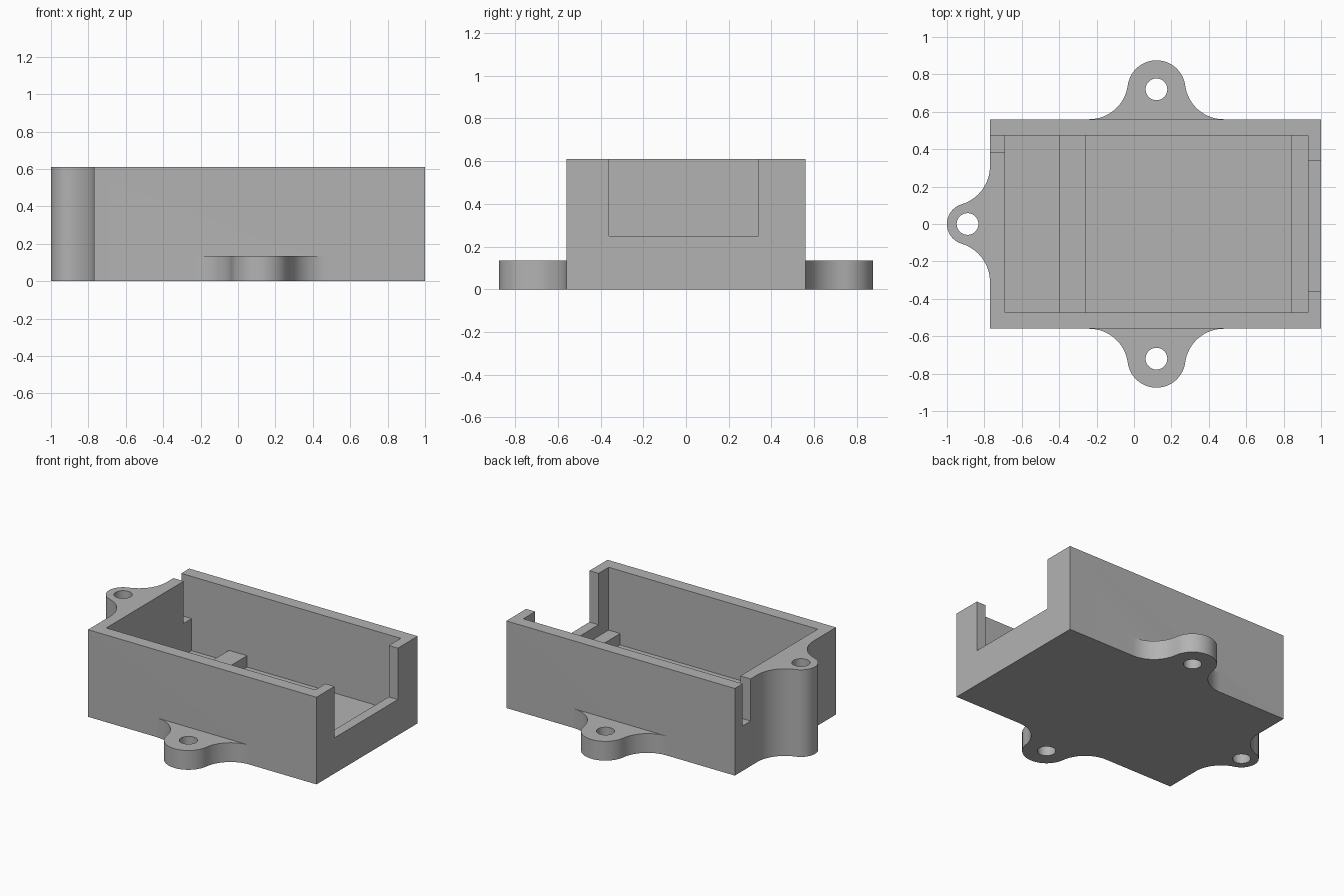
import bpy, bmesh, math
from mathutils import Matrix

cube = bpy.data.objects.get("Cube")
if cube:
    bpy.data.objects.remove(cube, do_unlink=True)

grey = bpy.data.materials.new("plain grey")
grey.use_nodes = True
colour = (0.45, 0.45, 0.45, 1)
grey.diffuse_color = colour
grey.node_tree.nodes["Principled BSDF"].inputs["Base Color"].default_value = colour

HEIGHT = 0.61
WALL_Y = 0.56
LEFT, RIGHT = -0.77, 1.0


def finish(name, bm):
    bmesh.ops.recalc_face_normals(bm, faces=bm.faces)
    mesh = bpy.data.meshes.new(name)
    bm.to_mesh(mesh)
    bm.free()
    mesh.materials.append(grey)
    obj = bpy.data.objects.new(name, mesh)
    bpy.context.collection.objects.link(obj)
    return obj


def box(name, x, y, z):
    bm = bmesh.new()
    bmesh.ops.create_cube(bm, size=1)
    for v in bm.verts:
        v.co = [lo + (c + 0.5) * (hi - lo) for c, (lo, hi) in zip(v.co, (x, y, z))]
    return finish(name, bm)


def hole(name, x, y):
    bm = bmesh.new()
    bmesh.ops.create_cone(bm, cap_ends=True, segments=40, radius1=0.058, radius2=0.058,
                          depth=2, matrix=Matrix.Translation((x, y, 0)))
    return finish(name, bm)


def arc(cx, cy, r, a, b, n):
    return [(cx + r * math.cos(a + (b - a) * i / n), cy + r * math.sin(a + (b - a) * i / n))
            for i in range(n + 1)]


def ear(name, at, turn, reach, radius, spread, height):
    """Rounded lug with concave fillets that run tangent into the wall."""
    fillet = (spread**2 + reach**2 - radius**2) / (2 * (reach + radius))
    flare = arc(spread, fillet, fillet, -math.pi / 2,
                math.atan2(reach - fillet, -spread), 16)
    tip = math.atan2(fillet - reach, spread)
    cap = arc(0, reach, radius, tip, math.pi - tip, 32)[1:-1]
    mirrored = [(-x, y) for x, y in reversed(flare)]
    outline = [(spread, -0.04)] + flare + cap + mirrored + [(-spread, -0.04)]
    bm = bmesh.new()
    face = bm.faces.new([bm.verts.new((x, y, 0)) for x, y in outline])
    new = bmesh.ops.extrude_face_region(bm, geom=[face])["geom"]
    bmesh.ops.translate(bm, vec=(0, 0, height),
                        verts=[g for g in new if isinstance(g, bmesh.types.BMVert)])
    bm.transform(Matrix.Translation((*at, 0)) @ Matrix.Rotation(turn, 4, "Z"))
    return finish(name, bm)


def combine(target, other, operation):
    mod = target.modifiers.new(operation, "BOOLEAN")
    mod.operation, mod.solver, mod.object = operation, "EXACT", other
    bpy.context.view_layer.objects.active = target
    bpy.ops.object.modifier_apply(modifier=mod.name)
    bpy.data.objects.remove(other, do_unlink=True)


# Outer block with its three mounting ears
case = box("open_case", (LEFT, RIGHT), (-WALL_Y, WALL_Y), (0, HEIGHT))
ears = [
    ear("back_ear", (0.12, WALL_Y), 0, 0.16, 0.155, 0.36, 0.135),
    ear("front_ear", (0.12, -WALL_Y), math.pi, 0.16, 0.155, 0.36, 0.135),
    ear("end_ear", (LEFT, 0), math.pi / 2, 0.12, 0.11, 0.31, HEIGHT),
]
for part in ears:
    combine(case, part, "UNION")

# Cavity, end opening, cable slot and screw holes
cuts = [
    box("cavity", (-0.69, 0.93), (-0.472, 0.472), (0.09, 1)),
    box("end_opening", (0.9, 1.1), (-0.36, 0.34), (0.25, 1)),
    box("cable_slot", (-0.9, -0.6), (0.385, 0.472), (0.315, 1)),
    hole("back_hole", 0.12, 0.72),
    hole("front_hole", 0.12, -0.72),
    hole("end_hole", -0.89, 0),
]
for part in cuts:
    combine(case, part, "DIFFERENCE")

# Support bars across the floor
box("cross_rib", (-0.40, -0.26), (-0.475, 0.475), (0.08, 0.17))
box("end_ledge", (0.84, 0.935), (-0.475, 0.475), (0.08, 0.17))

# Smooth the rounded ears, keep the corners sharp
bpy.ops.object.select_all(action="DESELECT")
case.select_set(True)
bpy.context.view_layer.objects.active = case
bpy.ops.object.shade_smooth_by_angle(angle=math.radians(30))
